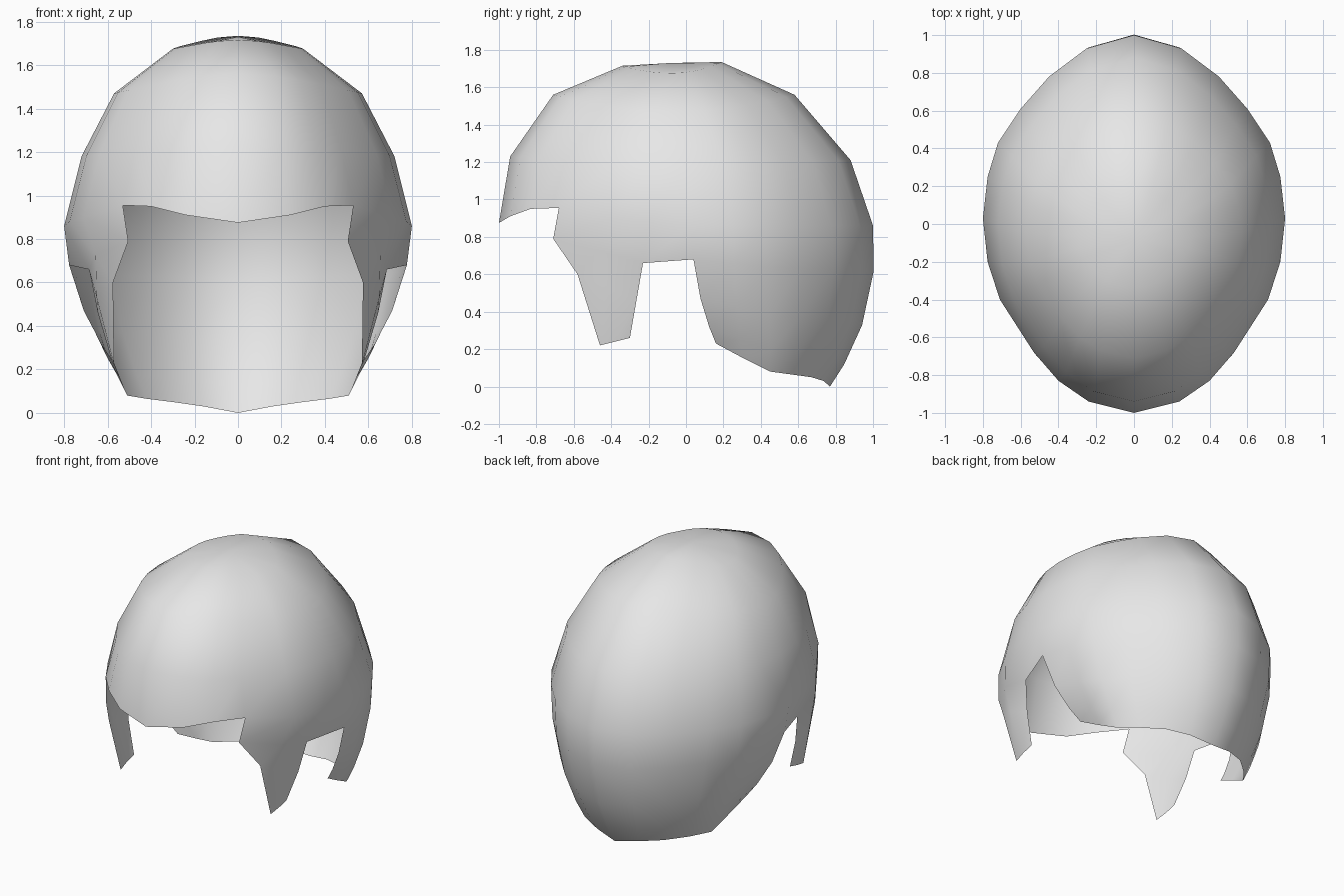
import bpy
import bmesh
from mathutils import Vector

cube = bpy.data.objects.get("Cube")
if cube:
    bpy.data.objects.remove(cube, do_unlink=True)

# One plain grey material
grey = bpy.data.materials.new("light_grey")
grey.use_nodes = True
colour = (0.8, 0.8, 0.8, 1.0)
grey.diffuse_color = colour
grey.node_tree.nodes["Principled BSDF"].inputs["Base Color"].default_value = colour

bm = bmesh.new()


def make_row(points):
    return [bm.verts.new(point) for point in points]


def join_rows(lower, upper):
    """Bridge two rows that run from front to back along the left side."""
    for i in range(len(lower) - 1):
        bm.faces.new((lower[i], lower[i + 1], upper[i + 1], upper[i]))


# Widest outline, from the front hairline round the left side to the back
outline = [Vector(p) for p in (
    (0, -1, .875), (.24, -.94, .91), (.4, -.83, .95), (.53, -.68, .955),
    (.71, -.4, .9), (.775, -.2, .88), (.8, .03, .86), (.775, .25, .86),
    (.72, .43, .86), (.6, .61, .86), (.45, .78, .86), (.25, .93, .86), (0, 1, .86))]
outline_row = make_row(outline)

# Crown rings: half width, front y, back y, then heights at front, side and back
crown_rings = (
    (.72, -.94, .88, 1.23, 1.18, 1.21),
    (.57, -.71, .58, 1.56, 1.47, 1.56),
    (.30, -.34, .19, 1.715, 1.675, 1.735))


def crown_point(base, ring):
    width, front, back, z_front, z_side, z_back = ring
    middle, reach = (front + back) / 2, (back - front) / 2
    z_end = z_front if base.y < 0 else z_back
    z = z_side + (z_end - z_side) * base.y ** 2
    return Vector((base.x / .8 * width, middle + base.y * reach, z))


previous = outline_row
for ring in crown_rings:
    current = make_row(crown_point(base, ring) for base in outline)
    join_rows(previous, current)
    previous = current
apex = bm.verts.new((0, -.08, 1.73))
for i in range(len(previous) - 1):
    bm.faces.new((previous[i], previous[i + 1], apex))

# Sideburn: a front edge, a rear edge and a bulging middle line
SIDEBURN, EAR, NAPE = 3, 5, 6
front_edge = [Vector(p) for p in ((.505, -.71, .79), (.575, -.58, .6), (.57, -.46, .22))]
rear_edge = [Vector(p) for p in ((.685, -.23, .66), (.645, -.265, .46), (.58, -.3, .26))]
upper = outline_row[SIDEBURN:NAPE]
ear_front = None
for front, rear, bulge in zip(front_edge, rear_edge, (.06, .04, .005)):
    middle = (front + rear) / 2 + Vector((bulge, 0, 0))
    lower = make_row((front, middle, rear))
    join_rows(lower, upper)
    ear_front = ear_front or lower[-1]
    upper = lower

# Nape: each column curves in from the outline to the lower rim
rim = [Vector(p) for p in (
    (.57, .16, .23), (.54, .3, .155), (.51, .45, .08), (.42, .56, .065),
    (.3, .67, .05), (.16, .735, .03), (0, .77, 0))]


def nape_point(start, end, t):
    control = Vector((start.x * .98, start.y * 1.05, start.z + (end.z - start.z) * .54))
    return start * (1 - t) ** 2 + control * 2 * t * (1 - t) + end * t ** 2


upper = outline_row[NAPE:]
ear_back = None
for t in (.27, .6, .85, 1):
    lower = make_row(nape_point(a, b, t) for a, b in zip(outline[NAPE:], rim))
    join_rows(lower, upper)
    ear_back = ear_back or lower[0]
    upper = lower

# Strip above the ear opening
bm.faces.new((ear_front, ear_back, outline_row[NAPE], outline_row[EAR]))

for face in bm.faces:
    face.smooth = True
mesh = bpy.data.meshes.new("hair_cap")
bm.to_mesh(mesh)
bm.free()
mesh.materials.append(grey)
hair_cap = bpy.data.objects.new("hair_cap", mesh)
bpy.context.collection.objects.link(hair_cap)

# Mirror the left half to the right
mirror = hair_cap.modifiers.new("Mirror", 'MIRROR')
mirror.use_axis[0] = True
mirror.use_clip = True
